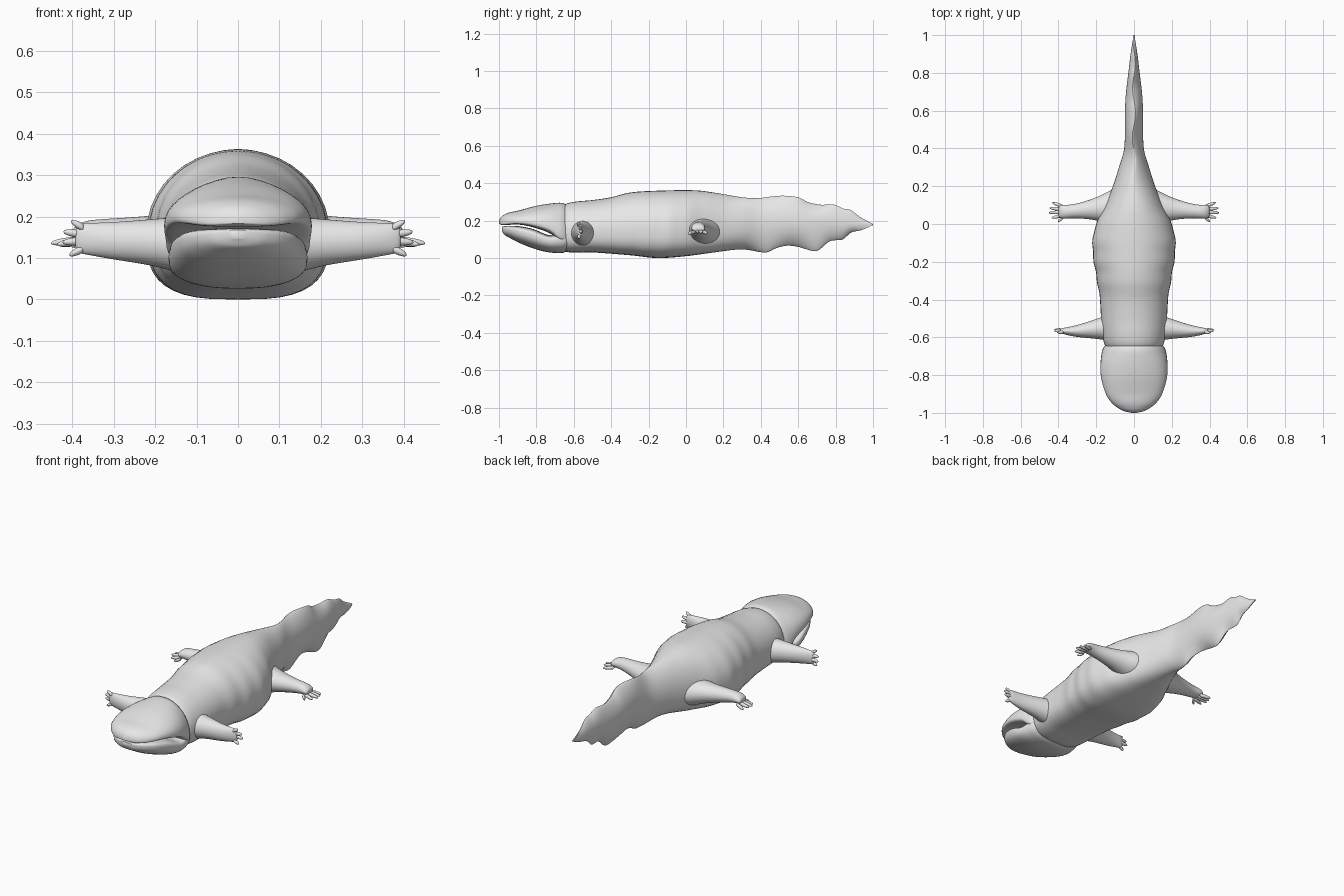
import bpy, bmesh
from math import sin, cos, pi, copysign
from mathutils import Vector

if "Cube" in bpy.data.objects:
    bpy.data.objects.remove(bpy.data.objects["Cube"])

skin = bpy.data.materials.new("grey_skin")
skin.use_nodes = True
skin.diffuse_color = (0.8, 0.8, 0.8, 1)
skin.node_tree.nodes["Principled BSDF"].inputs["Base Color"].default_value = (0.8, 0.8, 0.8, 1)


def smooth_curve(points):
    """Return a function that interpolates (position, value) pairs smoothly."""
    def slope(i):
        a, b = points[max(i - 1, 0)], points[min(i + 1, len(points) - 1)]
        return (b[1] - a[1]) / (b[0] - a[0])

    def value(p):
        p = min(max(p, points[0][0]), points[-1][0])
        i = 0
        while i < len(points) - 2 and p > points[i + 1][0]:
            i += 1
        (a, va), (b, vb) = points[i], points[i + 1]
        d, t = b - a, (p - a) / (b - a)
        u = 1 - t
        return (va * u * u * (1 + 2 * t) + vb * t * t * (1 + 2 * u)
                + slope(i) * d * t * u * u - slope(i + 1) * d * t * t * u)
    return value


def power(v, e):
    return copysign(abs(v) ** e, v)


def loft(bm, rings):
    """Bridge closed rings of points and cap both ends."""
    loops = [[bm.verts.new(p) for p in ring] for ring in rings]
    n = len(loops[0])
    for a, b in zip(loops, loops[1:]):
        for i in range(n):
            j = (i + 1) % n
            bm.faces.new((a[i], a[j], b[j], b[i]))
    bm.faces.new(loops[0])
    bm.faces.new(loops[-1])


def finish(name, bm, mirrored=False, rounded=0, angle=60):
    bmesh.ops.recalc_face_normals(bm, faces=bm.faces)
    mesh = bpy.data.meshes.new(name)
    bm.to_mesh(mesh)
    bm.free()
    mesh.materials.append(skin)
    obj = bpy.data.objects.new(name, mesh)
    bpy.context.collection.objects.link(obj)
    if mirrored:
        obj.modifiers.new("mirror", 'MIRROR')
    if rounded:
        obj.modifiers.new("round", 'SUBSURF').levels = rounded
        obj.modifiers["round"].render_levels = rounded
    bpy.ops.object.select_all(action='DESELECT')
    obj.select_set(True)
    bpy.context.view_layer.objects.active = obj
    if rounded:
        bpy.ops.object.shade_smooth()
    else:
        bpy.ops.object.shade_smooth_by_angle(angle=angle * pi / 180)
    return obj


def section(y, width, low, wide, high, ex=1, up=1, down=1, sway=0, n=40):
    """Cross-section across the body, widest at height wide."""
    ring = []
    for i in range(n):
        c, s = cos(2 * pi * i / n), sin(2 * pi * i / n)
        z = wide + (high - wide) * power(s, up) if s >= 0 else wide + (wide - low) * power(s, down)
        side = ex if s >= 0 else ex * down
        ring.append(Vector((width * power(c, side) + sway * s * s * s, y, z)))
    return ring


def steps(a, b, n):
    return [a + (b - a) * i / n for i in range(n + 1)]


# Trunk and tail: one loft that flattens into a scalloped fin
back = smooth_curve([(-.68, .25), (-.65, .285), (-.6, .3), (-.5, .31), (-.4, .325), (-.3, .35),
                     (-.15, .36), (.05, .362), (.15, .35), (.3, .325), (.38, .32), (.5, .333),
                     (.6, .325), (.65, .3), (.72, .285), (.79, .286), (.84, .265), (.88, .257),
                     (.93, .22), (1, .182)])
belly = smooth_curve([(-.68, .07), (-.65, .035), (-.5, .03), (-.3, .015), (-.15, 0), (0, .01),
                      (.15, .03), (.3, .046), (.43, .03), (.48, .052), (.54, .066), (.6, .06),
                      (.64, .048), (.7, .038), (.77, .09), (.84, .1), (.88, .135), (.94, .15),
                      (1, .176)])
girth = smooth_curve([(-.68, .12), (-.65, .15), (-.6, .165), (-.5, .175), (-.4, .18), (-.2, .212),
                      (-.1, .22), (0, .2), (.1, .152), (.2, .112), (.3, .08), (.4, .052),
                      (.6, .048), (.7, .042), (.8, .03), (.9, .018), (1, .002)])
flank = smooth_curve([(-.68, .14), (-.2, .16), (.2, .16), (.5, .19), (1, .179)])

rings = []
for y in steps(-.68, 1, 120):
    tail = min(max((y - .12) / .3, 0), 1)
    trunk = max(0, 1 - abs(y + .22) / .3)
    fold = 1 + .014 * trunk * sin(y * 55)
    sway = .012 * tail * sin(y * 24) * (1 - .5 * max(0, y))
    rings.append(section(y, girth(y) * fold, belly(y), flank(y), back(y),
                         ex=1 + .6 * tail, down=.65 + .35 * tail, sway=sway))
bm = bmesh.new()
loft(bm, rings)
finish("trunk_and_tail", bm)

# Head: broad domed upper jaw over a slightly narrower lower jaw
head_width = smooth_curve([(-1, .012), (-.993, .045), (-.98, .076), (-.95, .115), (-.9, .149),
                           (-.8, .176), (-.7, .174), (-.65, .16), (-.62, .13)])
crown = smooth_curve([(-1, .198), (-.993, .213), (-.98, .227), (-.95, .242), (-.9, .253),
                      (-.8, .279), (-.7, .294), (-.65, .292), (-.62, .265)])
upper_lip = smooth_curve([(-1, .183), (-.98, .176), (-.9, .179), (-.82, .165), (-.72, .128),
                          (-.68, .09), (-.62, .07)])
lower_lip = smooth_curve([(-.985, .168), (-.96, .171), (-.9, .171), (-.82, .156), (-.73, .122),
                          (-.68, .13), (-.62, .13)])
chin = smooth_curve([(-.985, .146), (-.975, .128), (-.95, .112), (-.9, .085), (-.8, .046),
                     (-.72, .029), (-.65, .029), (-.62, .05)])

# denser rings near the tip of the snout
spread = [t * t for t in steps(0, 1, 40)]
bm = bmesh.new()
loft(bm, [section(y, head_width(y), upper_lip(y),
                  upper_lip(y) + .22 * (crown(y) - upper_lip(y)), crown(y), down=.5)
          for y in (-1 + .38 * t for t in spread)])
finish("head_and_upper_jaw", bm)

bm = bmesh.new()
for_jaw = [-.985 + .365 * t for t in spread]
loft(bm, [section(y, .94 * head_width(y - .013), chin(y),
                  chin(y) + .7 * (lower_lip(y) - chin(y)), lower_lip(y), up=.5, down=.8)
          for y in for_jaw])
finish("lower_jaw", bm)


# Limbs: tapering tubes running outwards, mirrored to the other side
def limb_ring(x, y, z, ry, rz, n=10):
    return [Vector((x, y + ry * cos(2 * pi * i / n), z + rz * sin(2 * pi * i / n)))
            for i in range(n)]


def limb(name, stations, toes, root_x, palm):
    bm = bmesh.new()
    loft(bm, [limb_ring(*s) for s in stations])
    palm = Vector(palm)
    for toe in toes:
        tip = Vector(toe)
        root = palm.lerp(tip, .6)
        root.x = root_x
        for_toe = []
        for t, r in ((0, .011), (.4, .012), (.75, .01), (.95, .006), (1.02, .002)):
            p = root.lerp(tip, t)
            for_toe.append(limb_ring(*p, r, r, n=6))
        loft(bm, for_toe)
    finish(name, bm, mirrored=True, rounded=2)


limb("front_legs",
     [(.09, -.55, .13, .08, .075), (.15, -.55, .132, .07, .071), (.2, -.555, .138, .055, .06),
      (.3, -.568, .141, .034, .048), (.36, -.567, .146, .021, .041), (.385, -.566, .147, .014, .038),
      (.393, -.566, .147, .008, .028)],
     [(.402, -.575, .188), (.42, -.565, .163), (.422, -.56, .138), (.406, -.572, .108)],
     .37, (.38, -.566, .147))

limb("hind_legs",
     [(.05, .09, .14, .12, .085), (.12, .09, .14, .1, .078), (.17, .083, .148, .073, .062),
      (.25, .075, .155, .05, .046), (.33, .066, .162, .037, .034), (.37, .065, .163, .039, .029),
      (.393, .066, .158, .037, .02), (.4, .066, .155, .028, .012)],
     [(.402, .014, .13), (.435, .033, .133), (.45, .06, .136), (.446, .084, .136), (.432, .112, .132)],
     .375, (.38, .066, .155))
